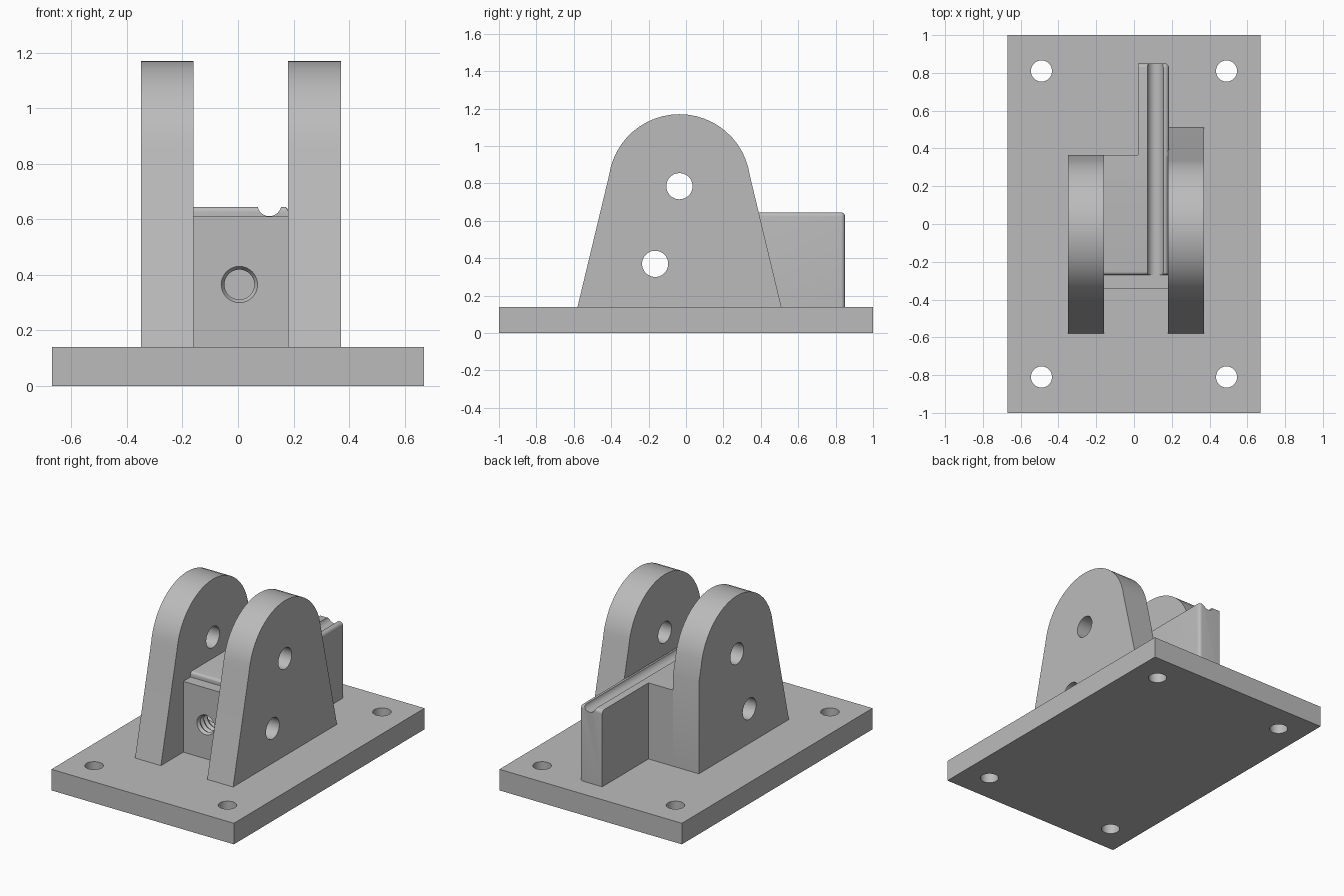
import bpy, bmesh
from math import radians, sin, cos, pi
from mathutils import Matrix, Vector

cube = bpy.data.objects.get("Cube")
if cube:
    bpy.data.objects.remove(cube, do_unlink=True)

steel = bpy.data.materials.new("plain grey")
steel.use_nodes = True
steel.diffuse_color = (0.5, 0.5, 0.5, 1)
steel.node_tree.nodes["Principled BSDF"].inputs["Base Color"].default_value = (0.5, 0.5, 0.5, 1)

AXIS = {"X": Matrix.Rotation(radians(90), 4, "Y"),
        "Y": Matrix.Rotation(radians(-90), 4, "X"),
        "Z": Matrix.Identity(4)}


def finish(name, bm):
    bmesh.ops.recalc_face_normals(bm, faces=bm.faces)
    mesh = bpy.data.meshes.new(name)
    bm.to_mesh(mesh)
    bm.free()
    mesh.materials.append(steel)
    ob = bpy.data.objects.new(name, mesh)
    bpy.context.collection.objects.link(ob)
    return ob


def box(name, lo, hi, rounded=None, radius=0.02):
    """Box between two corners; rounded(midpoint) picks edges to fillet."""
    lo, hi = Vector(lo), Vector(hi)
    bm = bmesh.new()
    bmesh.ops.create_cube(bm, size=1)
    bmesh.ops.scale(bm, vec=hi - lo, verts=bm.verts)
    bmesh.ops.translate(bm, vec=(lo + hi) / 2, verts=bm.verts)
    if rounded:
        edges = [e for e in bm.edges if rounded((e.verts[0].co + e.verts[1].co) / 2)]
        bmesh.ops.bevel(bm, geom=edges, offset=radius, segments=5,
                        profile=0.5, affect="EDGES")
    return finish(name, bm)


def rod(centre, radius, length, axis):
    """Round cutter."""
    bm = bmesh.new()
    bmesh.ops.create_cone(bm, cap_ends=True, segments=40, radius1=radius,
                          radius2=radius, depth=length,
                          matrix=Matrix.Translation(centre) @ AXIS[axis])
    return finish("cutter", bm)


def thread_cutter(x, z, start, stop, inner, outer, turns):
    """Ridged cutter along y, leaving thread rings in the hole."""
    bm = bmesh.new()
    pitch = (stop - start) / turns
    rings = []
    for i in range(2 * turns + 1):
        r = outer if i % 2 else inner
        y = start + i * pitch / 2
        rings.append([bm.verts.new((x + r * cos(a * pi / 16), y, z + r * sin(a * pi / 16)))
                      for a in range(32)])
    for a, b in zip(rings, rings[1:]):
        for i in range(32):
            j = (i + 1) % 32
            bm.faces.new((a[i], a[j], b[j], b[i]))
    bm.faces.new(rings[0])
    bm.faces.new(rings[-1])
    return finish("cutter", bm)


def cut(ob, cutters):
    """Subtract the cutters and bake the result."""
    for c in cutters:
        c.hide_render = True
        m = ob.modifiers.new("cut", "BOOLEAN")
        m.operation, m.solver, m.object = "DIFFERENCE", "EXACT", c
    bpy.context.view_layer.update()
    graph = bpy.context.evaluated_depsgraph_get()
    mesh = bpy.data.meshes.new_from_object(ob.evaluated_get(graph))
    ob.modifiers.clear()
    ob.data = mesh
    for c in cutters:
        bpy.data.objects.remove(c, do_unlink=True)


def ear(name, x0, x1, back_limit=None):
    """Tapered plate with a round top, optionally cut off upright at the back."""
    cy, cz, r = -0.035, 0.79, 0.38
    steps = 24
    arc = [(cy + r * cos(t), cz + r * sin(t))
           for t in (radians(8 + 164 * i / steps) for i in range(steps + 1))]
    outline = [(0.51, BASE_TOP)] + arc + [(-0.58, BASE_TOP)]
    bm = bmesh.new()
    face = bm.faces.new([bm.verts.new((x0, y, z)) for y, z in outline])
    ext = bmesh.ops.extrude_face_region(bm, geom=[face])
    moved = [v for v in ext["geom"] if isinstance(v, bmesh.types.BMVert)]
    bmesh.ops.translate(bm, vec=(x1 - x0, 0, 0), verts=moved)
    ob = finish(name, bm)
    cutters = [rod((0, y, z), 0.07, 2, "X") for y, z in PIN_HOLES]
    if back_limit:
        cutters.append(box("cutter", (-1, back_limit, 0), (1, 1, 2)))
    cut(ob, cutters)
    return ob


BASE_TOP = 0.14
PIN_HOLES = [(-0.035, 0.785), (-0.165, 0.37)]
PAD_TOP = 0.645

# base plate with four bolt holes
base = box("base_plate", (-0.67, -1, 0), (0.67, 1, BASE_TOP))
cut(base, [rod((sx * 0.49, sy * 0.81, 0.07), 0.056, 0.5, "Z")
           for sx in (-1, 1) for sy in (-1, 1)])

# two upright ears
ears = [ear("left_ear", 0.18, 0.37), ear("right_ear", -0.35, -0.16, 0.365)]

# centre block with cross hole and threaded front hole
block = box("centre_block", (-0.16, -0.345, BASE_TOP), (0.18, 0.365, 0.61))
cut(block, [rod((0, -0.165, 0.37), 0.07, 1, "X"),
            thread_cutter(0.005, 0.365, -0.365, -0.02, 0.054, 0.066, 9)])

# raised pad on the block, rounded at its front and left edges
pad = box("raised_pad", (-0.16, -0.27, 0.61), (0.18, 0.365, PAD_TOP),
          lambda m: m.z > 0.64 and (m.y < -0.26 or m.x > 0.17), 0.018)

# rear arm
arm = box("rear_arm", (0.02, 0.36, BASE_TOP), (0.185, 0.85, PAD_TOP),
          lambda m: (m.x > 0.18 and (m.z > 0.64 or m.y > 0.84))
          or (m.z > 0.64 and m.y > 0.84), 0.022)

# round groove along pad and arm
for ob in (pad, arm):
    cut(ob, [rod((0.113, 0.3, 0.654), 0.043, 1.6, "Y")])

# smooth the rounded surfaces, keep corners crisp
for ob in [base, block, pad, arm] + ears:
    bpy.ops.object.select_all(action="DESELECT")
    ob.select_set(True)
    bpy.context.view_layer.objects.active = ob
    bpy.ops.object.shade_smooth_by_angle(angle=radians(30))
